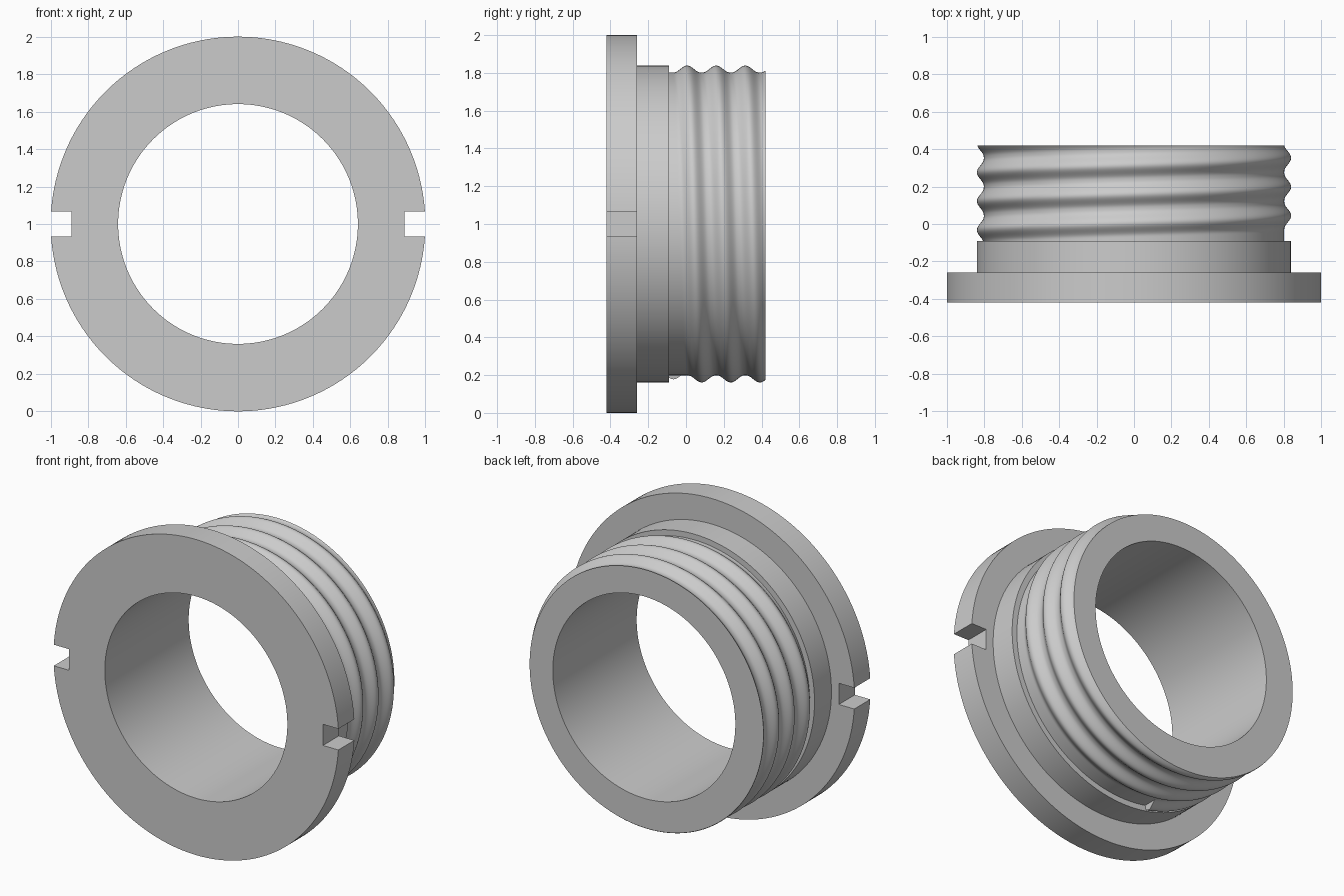
import bpy, bmesh, math

if "Cube" in bpy.data.objects:
    bpy.data.objects.remove(bpy.data.objects["Cube"], do_unlink=True)

# Main dimensions (axis of revolution runs along y at height 1)
BORE, FLANGE, COLLAR, CORE = 0.64, 1.0, 0.838, 0.802
FRONT, FLANGE_BACK, COLLAR_BACK, BACK = -0.42, -0.26, -0.09, 0.42
PITCH, RIDGE, HALF_WIDTH = 0.154, 0.037, 0.072
START_ANGLE, START_Y = math.pi + 0.2, -0.066
COLUMNS, ROWS = 192, 64

metal = bpy.data.materials.new("plain grey")
metal.use_nodes = True
grey = (0.6, 0.6, 0.6, 1)
metal.diffuse_color = grey
metal.node_tree.nodes["Principled BSDF"].inputs["Base Color"].default_value = grey


def thread_radius(turn, y):
    """Radius of the threaded sleeve: a rounded helical ridge on the core."""
    k = max(0, round((y - START_Y) / PITCH - turn))
    d = abs(y - START_Y - PITCH * (k + turn))
    if d >= HALF_WIDTH:
        return CORE
    return CORE + RIDGE * math.cos(math.pi / 2 * d / HALF_WIDTH) ** 2


def section(turn):
    """Closed half section (radius, y) at a given part of a turn."""
    pts = [(BORE, FRONT), (FLANGE, FRONT), (FLANGE, FLANGE_BACK),
           (COLLAR, FLANGE_BACK), (COLLAR, COLLAR_BACK)]
    for i in range(ROWS + 1):
        y = COLLAR_BACK + (BACK - COLLAR_BACK) * i / ROWS
        pts.append((thread_radius(turn, y), y))
    return pts + [(BORE, BACK)]


# Threaded ring: sweep the section; the seam closes into the thread's end cap
bm = bmesh.new()
rings = []
for c in range(COLUMNS + 1):
    turn = c / COLUMNS
    a = START_ANGLE + 2 * math.pi * turn
    rings.append([bm.verts.new((r * math.sin(a), y, 1 + r * math.cos(a)))
                  for r, y in section(turn)])
for c in range(COLUMNS + 1):
    p, q = rings[c], rings[(c + 1) % (COLUMNS + 1)]
    for i in range(len(p)):
        j = (i + 1) % len(p)
        bm.faces.new((p[i], p[j], q[j], q[i]))
bmesh.ops.remove_doubles(bm, verts=bm.verts, dist=0.00002)
bmesh.ops.recalc_face_normals(bm, faces=bm.faces)
mesh = bpy.data.meshes.new("threaded_ring")
bm.to_mesh(mesh)
bm.free()
mesh.materials.append(metal)
ring = bpy.data.objects.new("threaded_ring", mesh)
bpy.context.collection.objects.link(ring)

# Wrench notches on both sides of the flange
for side in (-1, 1):
    bpy.ops.mesh.primitive_cube_add(size=1, location=(side * 0.99, -0.35, 1))
    cutter = bpy.context.object
    cutter.name = "notch_cutter"
    cutter.scale = (0.2, 0.3, 0.134)
    cutter.hide_render = True
    cutter.data.materials.append(metal)
    bpy.context.view_layer.objects.active = ring
    cut = ring.modifiers.new("notch", "BOOLEAN")
    cut.operation = "DIFFERENCE"
    cut.solver = "EXACT"
    cut.object = cutter
    bpy.ops.object.modifier_apply(modifier=cut.name)
    bpy.data.objects.remove(cutter, do_unlink=True)

# Smooth curved walls, crisp machined edges
bpy.ops.object.select_all(action="DESELECT")
ring.select_set(True)
bpy.context.view_layer.objects.active = ring
bpy.ops.object.shade_smooth_by_angle(angle=math.radians(30))
